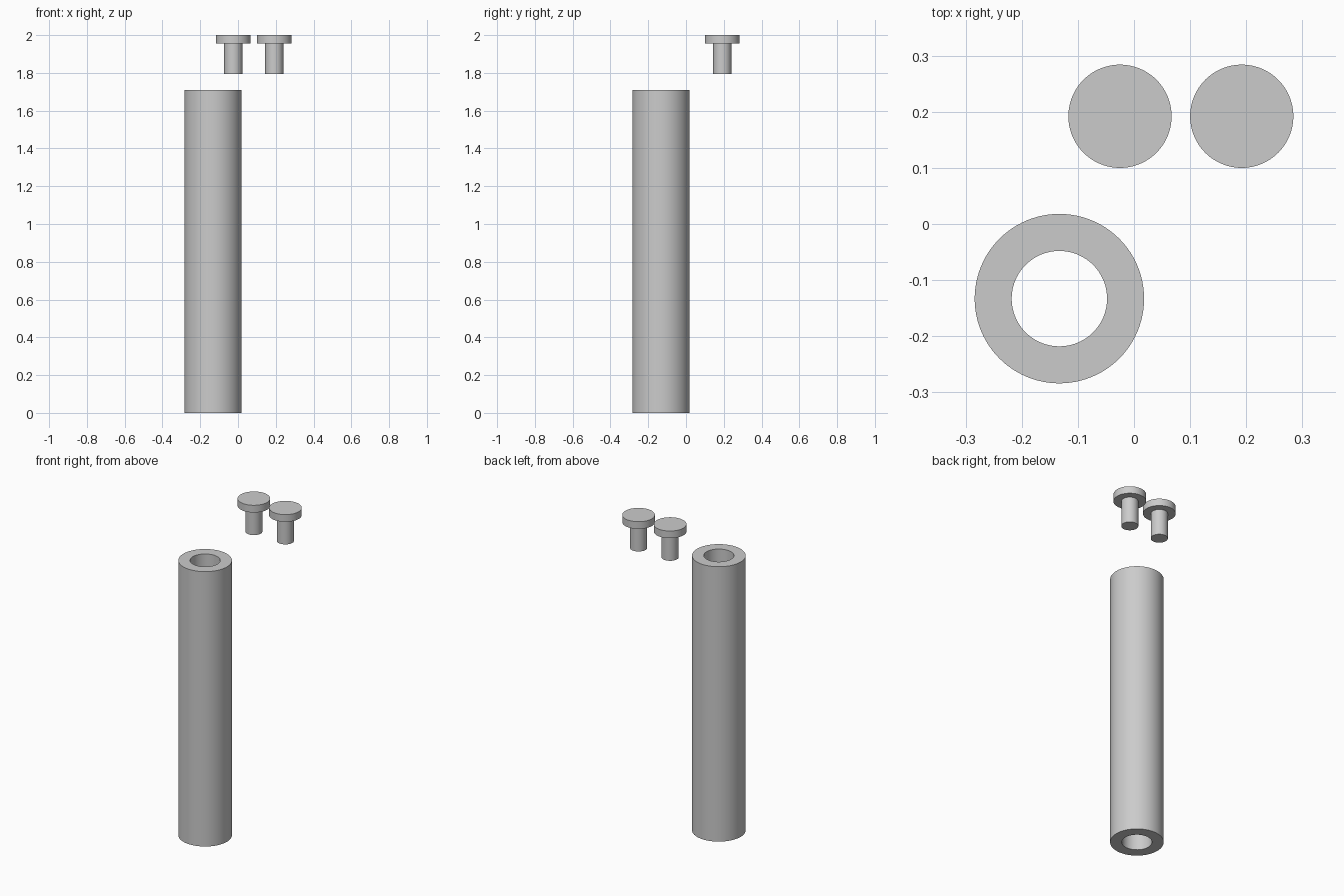
import bpy, bmesh, math

cube = bpy.data.objects.get("Cube")
if cube:
    bpy.data.objects.remove(cube, do_unlink=True)

SEGMENTS = 96
GREY = (0.6, 0.6, 0.6, 1)

steel = bpy.data.materials.new("plain grey")
steel.use_nodes = True
steel.diffuse_color = GREY
steel.node_tree.nodes["Principled BSDF"].inputs["Base Color"].default_value = GREY


def lathe(name, profile, location, closed=False):
    """Spin a (radius, height) profile about the vertical axis."""
    bm = bmesh.new()
    verts = [bm.verts.new((r, 0, z)) for r, z in profile]
    pairs = list(zip(verts, verts[1:]))
    if closed:
        pairs.append((verts[-1], verts[0]))
    edges = [bm.edges.new(p) for p in pairs]
    bmesh.ops.spin(bm, geom=verts + edges, axis=(0, 0, 1), cent=(0, 0, 0),
                   angle=math.tau, steps=SEGMENTS)
    bmesh.ops.remove_doubles(bm, verts=bm.verts, dist=1e-5)
    bmesh.ops.recalc_face_normals(bm, faces=bm.faces)
    mesh = bpy.data.meshes.new(name)
    bm.to_mesh(mesh)
    bm.free()
    mesh.materials.append(steel)
    obj = bpy.data.objects.new(name, mesh)
    obj.location = location
    bpy.context.collection.objects.link(obj)
    bpy.ops.object.select_all(action="DESELECT")
    obj.select_set(True)
    bpy.context.view_layer.objects.active = obj
    bpy.ops.object.shade_smooth_by_angle(angle=math.radians(30))
    return obj


# Hollow tube, open at both ends
outer, inner, height = 0.151, 0.085, 1.71
lathe("tube", [(inner, 0), (outer, 0), (outer, height), (inner, height)],
      (-0.133, -0.133, 0), closed=True)

# Two headed pins floating above and behind the tube
head, shank, step, length = 0.092, 0.048, 0.161, 0.206
pin = [(0, 0), (shank, 0), (shank, step), (head, step), (head, length), (0, length)]
for name, x in (("right_pin", -0.025), ("left_pin", 0.192)):
    lathe(name, pin, (x, 0.192, 2 - length))
